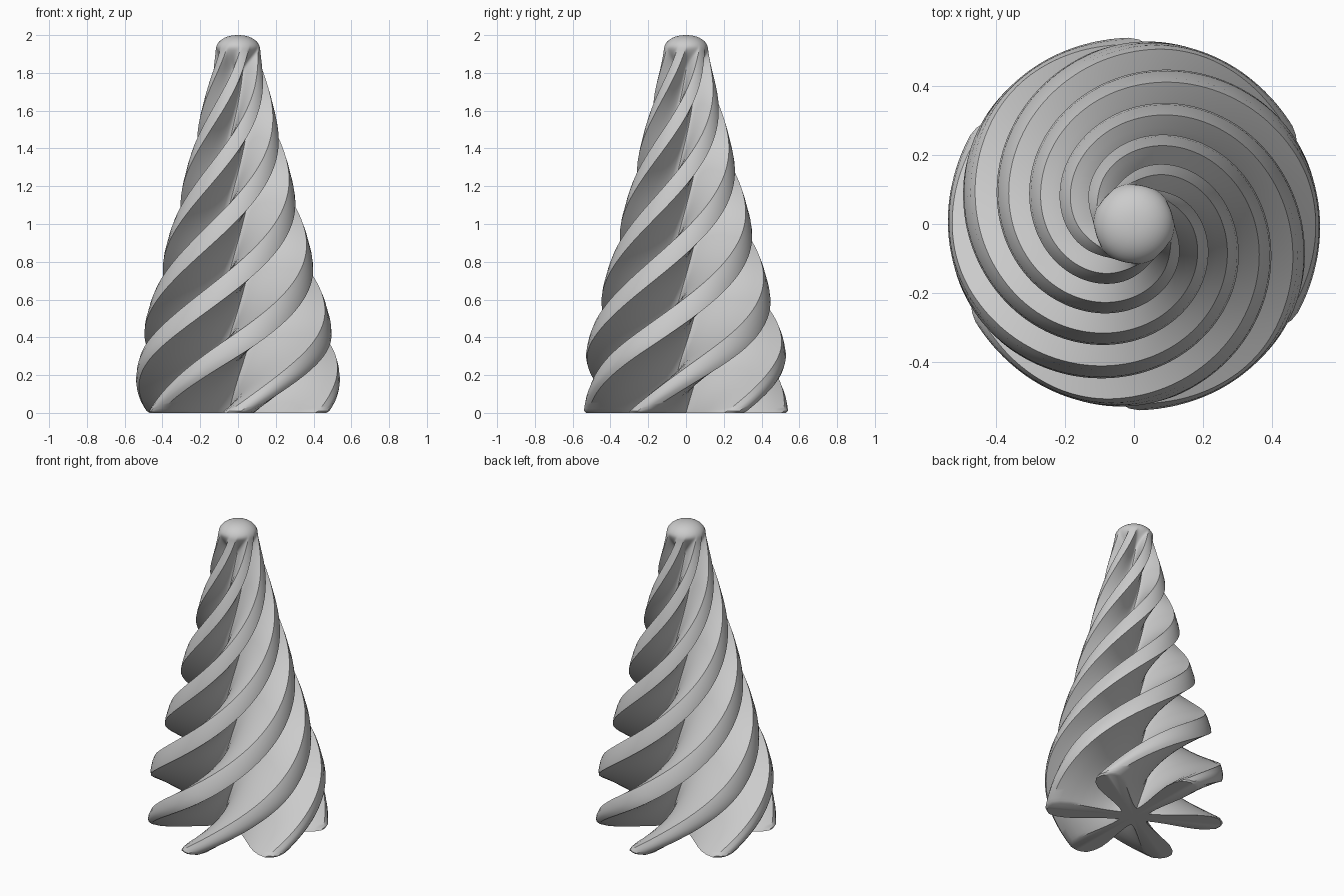
import bpy, bmesh
from math import cos, sin, radians

cube = bpy.data.objects.get("Cube")
if cube:
    bpy.data.objects.remove(cube)

FINS = 6
TWIST = radians(165)     # turn per unit of height
RINGS = 160
# Outer silhouette: (height, radius)
PROFILE = [(0, .54), (.2, .54), (.33, .53), (.47, .495), (.79, .405), (1.16, .305),
           (1.54, .208), (1.71, .165), (1.83, .133), (1.94, .113)]
# Half of one fin and groove: (angle, fraction of radius), mirrored about zero
PETAL = [(0, 1), (3, .99), (6.5, .96), (9.5, .88), (11.8, .77), (13, .65),
         (13.8, .52), (15, .4), (17.5, .3), (22.5, .22), (30, .18)]
BLADE = [(0, 1), (6, 1), (11, .99), (12.2, .87), (13.5, .75), (14.8, .62),
         (16.2, .5), (18, .4), (21, .3), (25, .24), (30, .22)]


def smoothstep(z, low, high):
    t = min(max((z - low) / (high - low), 0), 1)
    return t * t * (3 - 2 * t)


def radius_at(z):
    for (z0, r0), (z1, r1) in zip(PROFILE, PROFILE[1:]):
        if z <= z1:
            return r0 + (r1 - r0) * (z - z0) / (z1 - z0)
    return PROFILE[-1][1]


def smooth_radius(z):
    # Average nearby samples for a soft outline
    offsets = [i * .015 for i in range(-4, 5)]
    return sum(radius_at(max(z + o, 0)) for o in offsets) / len(offsets)


def section_at(z):
    # Rounded petal at the foot, sharp-edged blade above, no groove at the dome
    blade = smoothstep(z, -.05, .4)
    fade = smoothstep(z, 1.8, 1.95)
    shallow = .2 * smoothstep(z, .5, 1.8)
    fill = shallow + (1 - shallow) * fade
    half = []
    for (a0, f0), (a1, f1) in zip(PETAL, BLADE):
        f = f0 + (f1 - f0) * blade
        half.append((a0 + (a1 - a0) * blade, f + (1 - f) * fill))
    fin = [(-a, f) for a, f in half[:0:-1]] + half[:-1]
    return [(radians(30 + k * 360 / FINS + a), f) for k in range(FINS) for a, f in fin]


# Levels of the lower bevel, the body and the rounded dome: (height, radius)
neck_z = 1.92
neck = smooth_radius(neck_z)
levels = [(0, .53)]
for i in range(RINGS + 1):
    z = .01 + (neck_z - .01) * i / RINGS
    levels.append((z, smooth_radius(z)))
for degrees in range(8, 89, 8):
    a = radians(degrees)
    levels.append((neck_z + (2 - neck_z) * sin(a), neck * cos(a) ** .9))

bm = bmesh.new()
rings = []
for z, r in levels:
    rings.append([bm.verts.new((r * f * cos(a + TWIST * z), r * f * sin(a + TWIST * z), z))
                  for a, f in section_at(z)])
n = len(rings[0])
for low, high in zip(rings, rings[1:]):
    for i in range(n):
        j = (i + 1) % n
        bm.faces.new((low[i], low[j], high[j], high[i]))

# Top point and flat underside
top = bm.verts.new((0, 0, 2))
base = bm.verts.new((0, 0, 0))
for i in range(n):
    j = (i + 1) % n
    bm.faces.new((rings[-1][i], rings[-1][j], top))
    bm.faces.new((rings[0][j], rings[0][i], base))

mesh = bpy.data.meshes.new("twisted_tree")
bm.to_mesh(mesh)
bm.free()
tree = bpy.data.objects.new("twisted_tree", mesh)
bpy.context.collection.objects.link(tree)

grey = bpy.data.materials.new("light_grey")
grey.use_nodes = True
colour = (.6, .6, .6, 1)
grey.diffuse_color = colour
grey.node_tree.nodes["Principled BSDF"].inputs["Base Color"].default_value = colour
mesh.materials.append(grey)

bpy.ops.object.select_all(action='DESELECT')
tree.select_set(True)
bpy.context.view_layer.objects.active = tree
bpy.ops.object.shade_smooth_by_angle(angle=radians(35))
